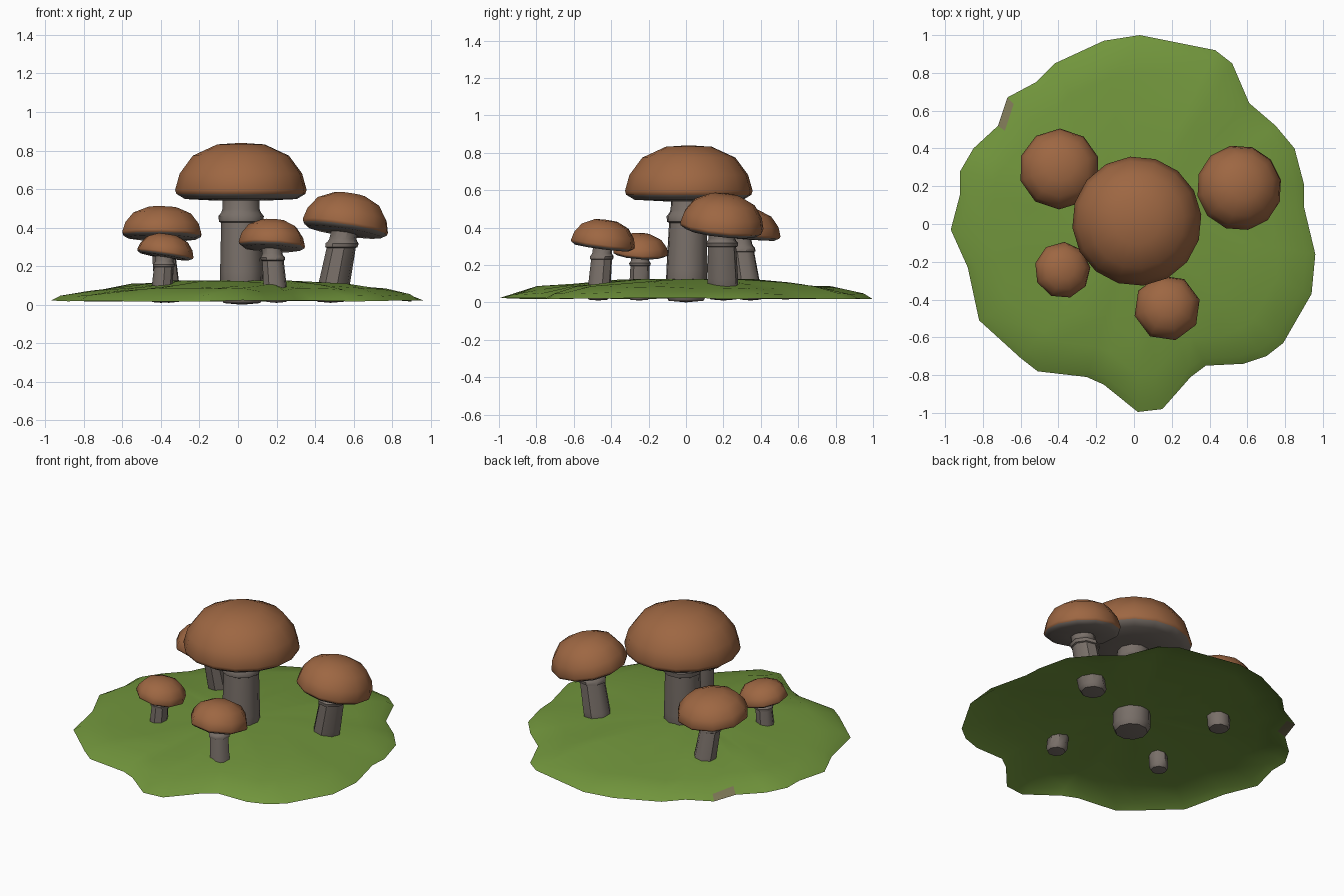
import bpy, bmesh, math, random
from mathutils import Vector

if "Cube" in bpy.data.objects:
    bpy.data.objects.remove(bpy.data.objects["Cube"])

random.seed(4)


def material(name, rgb):
    m = bpy.data.materials.new(name)
    m.diffuse_color = (*rgb, 1)
    m.use_nodes = True
    m.node_tree.nodes["Principled BSDF"].inputs["Base Color"].default_value = m.diffuse_color
    return m


GRASS = material("grass green", (0.165, 0.30, 0.045))
EARTH = material("earth edge", (0.20, 0.18, 0.09))
CAP = material("cap brown", (0.34, 0.135, 0.055))
STEM = material("stem grey", (0.19, 0.16, 0.14))


def finish(name, bm, mats, angle, closed=True):
    if closed:
        bmesh.ops.recalc_face_normals(bm, faces=bm.faces)
    me = bpy.data.meshes.new(name)
    bm.to_mesh(me)
    bm.free()
    ob = bpy.data.objects.new(name, me)
    bpy.context.collection.objects.link(ob)
    for m in mats:
        me.materials.append(m)
    bpy.ops.object.select_all(action='DESELECT')
    ob.select_set(True)
    bpy.context.view_layer.objects.active = ob
    bpy.ops.object.shade_smooth_by_angle(angle=math.radians(angle))
    return ob


def skin(bm, rings, mat_rule=lambda i: 0):
    """Bridge consecutive rings; one-vertex rings become fans."""
    for i, (a, b) in enumerate(zip(rings, rings[1:])):
        n = max(len(a), len(b))
        for k in range(n):
            j = (k + 1) % n
            quad = []
            for v in (a[k % len(a)], a[j % len(a)], b[j % len(b)], b[k % len(b)]):
                if v not in quad:
                    quad.append(v)
            bm.faces.new(quad).material_index = mat_rule(i)


def lathe(bm, profile, sides, place, turn=0.0, mat_rule=lambda i: 0):
    rings = []
    for r, h in profile:
        if r == 0:
            rings.append([bm.verts.new(place(Vector((0, 0, h))))])
        else:
            rings.append([bm.verts.new(place(Vector((
                r * math.cos(turn + 2 * math.pi * k / sides),
                r * math.sin(turn + 2 * math.pi * k / sides), h))))
                for k in range(sides)])
    skin(bm, rings, mat_rule)


# Grass mound: an open sheet lofted inward from its irregular outline
outline = [(.03, 1), (.43, .92), (.52, .85), (.61, .64), (.75, .52), (.85, .40), (.90, .21),
           (.90, .09), (.96, -.16), (.94, -.37), (.79, -.63), (.70, -.70), (.58, -.74),
           (.38, -.75), (.30, -.81), (.15, -.98), (.02, -.995), (-.16, -.85), (-.25, -.81),
           (-.51, -.78), (-.60, -.71), (-.82, -.51), (-.88, -.23), (-.97, -.03), (-.92, .16),
           (-.92, .28), (-.85, .40), (-.72, .52), (-.67, .67), (-.52, .75), (-.42, .85),
           (-.16, .97)]
outline.reverse()
bm = bmesh.new()
rings = []
for s, z, jitter in [(1, .02, .004), (.95, .047, .008), (.8, .078, .01), (.6, .1, .01),
                     (.35, .12, .006), (0, .125, 0)]:
    pts = outline if s else [(0, 0)]
    rings.append([bm.verts.new((x * s, y * s, z + random.uniform(-jitter, jitter)))
                  for x, y in pts])
skin(bm, rings)
for f in bm.faces:
    c = f.calc_center_median()
    a = math.degrees(math.atan2(c.y, c.x))
    if c.xy.length > .7 and c.z < .045 and 133 < a < 146:   # bare earth at the back left
        f.material_index = 1
bm.normal_update()
if sum(f.normal.z for f in bm.faces) < 0:
    bmesh.ops.reverse_faces(bm, faces=bm.faces)
finish("grass_mound", bm, [GRASS, EARTH], 50, closed=False)


def mushroom(name, rim, r, h, tilt, base, sr, sides, stem_sides, turn):
    rim, base = Vector(rim), Vector(base)
    rot = Vector((0, 0, 1)).rotation_difference(Vector((*tilt, 1)).normalized())

    # Cap: domed brown top, shallow grey underside
    bm = bmesh.new()
    prof = [(0, 1), (.36, .97), (.73, .75), (.93, .4), (1, .08), (.98, 0),
            (.85, -.1), (.4, -.13), (0, -.13)]
    lathe(bm, [(a * r, b * h) for a, b in prof], sides,
          lambda p: rim + rot @ p, turn, lambda i: 1 if i >= 5 else 0)
    finish(name + "_cap", bm, [CAP, STEM], 50)

    # Stem: leaning taper with a collar near the top
    bm = bmesh.new()
    length = rim.z - base.z
    prof = [(0, 0), (.85, .015), (1, .07), (1, .3), (.93, .74), (1.03, .75),
            (1.06, .80), (.93, .83), (.87, .86), (.85, 1), (0, 1)]
    lathe(bm, [(a * sr, b) for a, b in prof], stem_sides,
          lambda p: Vector((p.x, p.y, 0)) + base.lerp(rim, p.z) if length else p, turn)
    finish(name + "_stem", bm, [STEM], 45)


mushroom("large_mushroom", (.015, .015, .575), .343, .265, (0, 0), (.02, 0, 0), .112, 16, 10, .1)
mushroom("right_mushroom", (.555, .19, .395), .228, .185, (.15, .11), (.48, .2, .01), .083, 12, 8, .2)
mushroom("back_left_mushroom", (-.395, .29, .36), .215, .15, (.02, .09), (-.36, .345, .01), .068, 10, 8, .3)
mushroom("front_left_mushroom", (-.38, -.245, .26), .15, .108, (.15, .06), (-.4, -.25, .01), .055, 9, 8, .1)
mushroom("front_mushroom", (.175, -.445, .305), .178, .138, (.05, .13), (.2, -.47, .01), .062, 8, 8, .25)
